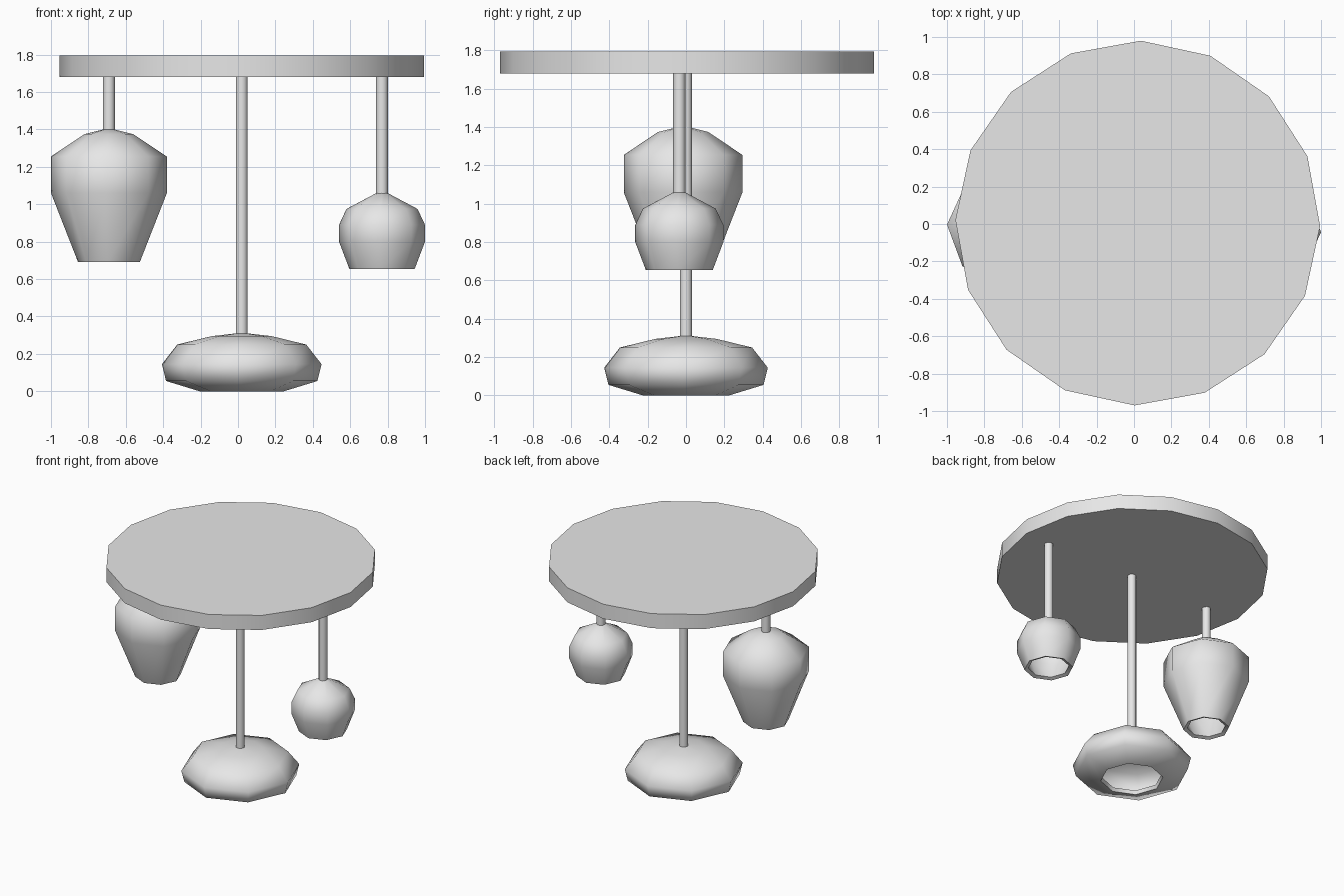
import bpy, bmesh
from math import radians, sin, cos, pi

cube = bpy.data.objects.get("Cube")
if cube:
    bpy.data.objects.remove(cube, do_unlink=True)

grey = bpy.data.materials.new("light_grey")
grey.use_nodes = True
grey.diffuse_color = (0.8, 0.8, 0.8, 1)
grey.node_tree.nodes["Principled BSDF"].inputs["Base Color"].default_value = (0.8, 0.8, 0.8, 1)


def lathe(name, centre, profile, sides, turn=0, wall=0):
    """Spin a (radius, height) profile, listed bottom to top; a wall leaves it open below."""
    bm = bmesh.new()
    rings = []
    for r, z in profile:
        angles = [radians(turn) + 2 * pi * i / sides for i in range(sides)]
        rings.append([bm.verts.new((r * cos(a), r * sin(a), z)) for a in angles])
    for low, high in zip(rings, rings[1:]):
        for i in range(sides):
            j = (i + 1) % sides
            bm.faces.new((low[i], low[j], high[j], high[i]))
    bm.faces.new(rings[-1])
    if not wall:
        bm.faces.new(rings[0][::-1])
    mesh = bpy.data.meshes.new(name)
    bm.to_mesh(mesh)
    bm.free()
    mesh.materials.append(grey)
    obj = bpy.data.objects.new(name, mesh)
    obj.location = (*centre, 0)
    bpy.context.collection.objects.link(obj)
    bpy.ops.object.select_all(action='DESELECT')
    obj.select_set(True)
    bpy.context.view_layer.objects.active = obj
    if wall:
        shell = obj.modifiers.new("wall", 'SOLIDIFY')
        shell.thickness = wall
        shell.offset = -1
        bpy.ops.object.modifier_apply(modifier=shell.name)
    bpy.ops.object.shade_smooth_by_angle(angle=radians(65))
    return obj


# Ceiling plate
PLATE_BOTTOM, PLATE_TOP = 1.68, 1.795
lathe("ceiling_plate", (0.02, 0.005), [(0.975, PLATE_BOTTOM), (0.975, PLATE_TOP)], 16, -1)

# Hanging shades, open at the bottom, each with its rod
pendants = {
    "tall": ((-0.69, -0.015), -2.2,
             [(0.165, 0.69), (0.31, 1.06), (0.31, 1.255), (0.13, 1.375), (0.03, 1.4)]),
    "wide": ((0.02, 0), -2.2,
             [(0.225, 0), (0.405, 0.055), (0.427, 0.145), (0.345, 0.25), (0.16, 0.295), (0.03, 0.31)]),
    "round": ((0.77, -0.035), -2.2,
              [(0.175, 0.655), (0.23, 0.8), (0.23, 0.89), (0.19, 0.975), (0.03, 1.06)]),
}
for kind, (centre, turn, profile) in pendants.items():
    lathe(kind + "_shade", centre, profile, 8, turn, wall=0.03)
    top = profile[-1][1]
    lathe(kind + "_rod", centre, [(0.032, top - 0.01), (0.032, PLATE_BOTTOM + 0.005)], 12)
